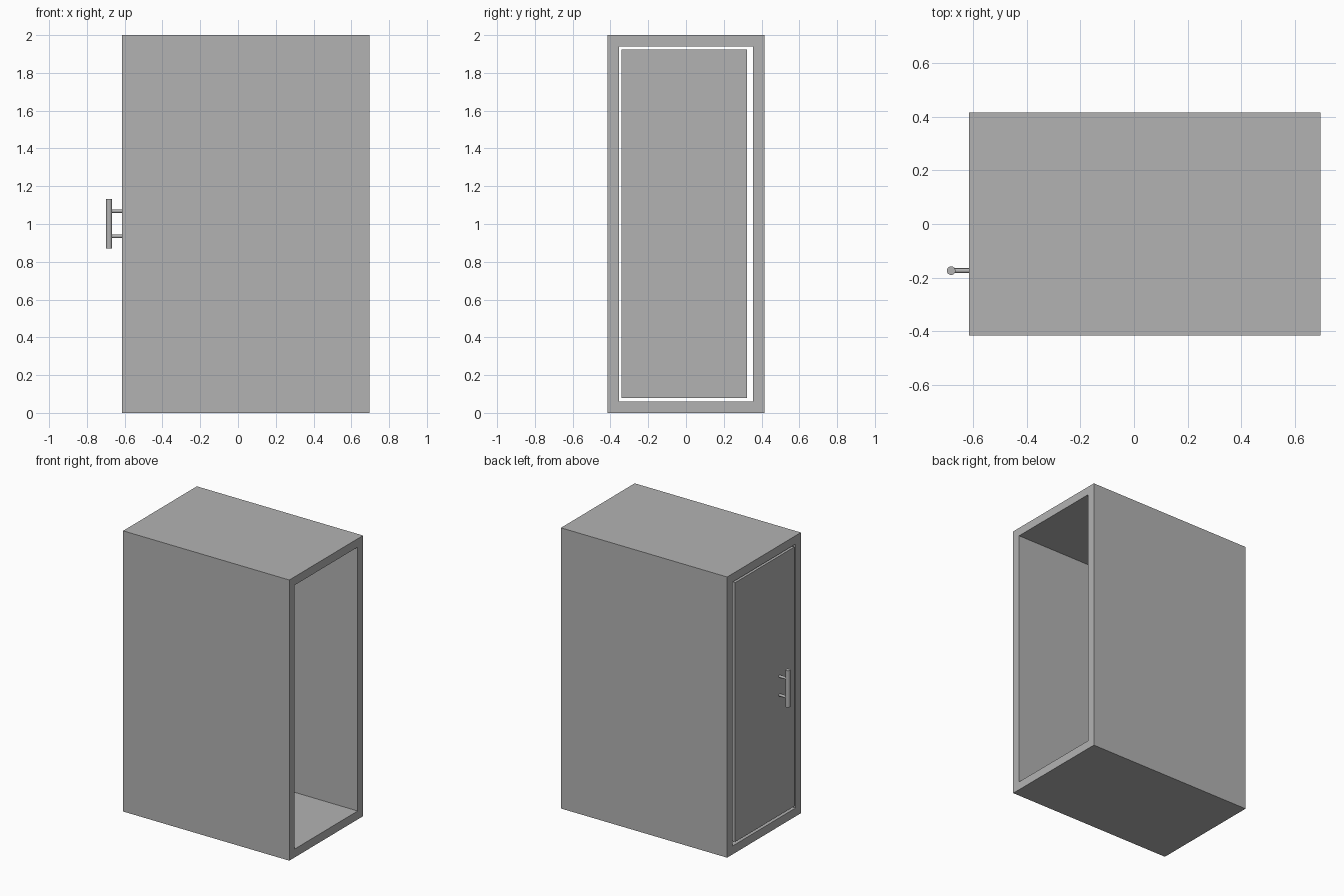
import bpy
import bmesh
from math import pi, radians

if "Cube" in bpy.data.objects:
    bpy.data.objects.remove(bpy.data.objects["Cube"], do_unlink=True)

grey = bpy.data.materials.new("light_grey")
grey.use_nodes = True
grey.diffuse_color = (0.45, 0.45, 0.45, 1)
grey.node_tree.nodes["Principled BSDF"].inputs["Base Color"].default_value = (0.45, 0.45, 0.45, 1)

FRONT_X, BACK_X = -0.615, 0.695
HALF_Y, HEIGHT, WALL = 0.415, 2.0, 0.06
HANDLE_X, HANDLE_Y = -0.682, -0.174


def box(name, lo, hi):
    size = [b - a for a, b in zip(lo, hi)]
    centre = [(a + b) / 2 for a, b in zip(lo, hi)]
    bpy.ops.mesh.primitive_cube_add(size=1, location=centre)
    obj = bpy.context.object
    obj.name = name
    obj.scale = size
    bpy.ops.object.transform_apply(location=False, rotation=False, scale=True)
    obj.data.materials.append(grey)
    return obj


def rod(name, radius, length, location, tilt=0):
    bpy.ops.mesh.primitive_cylinder_add(vertices=32, radius=radius, depth=length,
                                        location=location, rotation=(0, tilt, 0))
    obj = bpy.context.object
    obj.name = name
    obj.data.materials.append(grey)
    bpy.ops.object.shade_smooth_by_angle(angle=radians(30))
    return obj


def rect_loop(bm, x, inset):
    y, low, high = HALF_Y - inset, inset, HEIGHT - inset
    return [bm.verts.new((x, sy, z)) for sy, z in ((-y, low), (y, low), (y, high), (-y, high))]


# Cabinet shell: a rectangular tube open at both ends
bm = bmesh.new()
loops = [rect_loop(bm, FRONT_X, 0), rect_loop(bm, BACK_X, 0),
         rect_loop(bm, BACK_X, WALL), rect_loop(bm, FRONT_X, WALL)]
for a, b in zip(loops, loops[1:] + loops[:1]):
    for i in range(4):
        j = (i + 1) % 4
        bm.faces.new((a[i], a[j], b[j], b[i]))
bmesh.ops.recalc_face_normals(bm, faces=bm.faces)
mesh = bpy.data.meshes.new("cabinet_shell")
bm.to_mesh(mesh)
bm.free()
mesh.materials.append(grey)
bpy.context.collection.objects.link(bpy.data.objects.new("cabinet_shell", mesh))

# Door panel, flush with the shell and separated from it by a narrow gap
box("door", (FRONT_X, -0.342, 0.078), (FRONT_X + WALL, 0.324, 1.925))

# Handle: upright bar on two posts
rod("handle_bar", 0.016, 0.262, (HANDLE_X, HANDLE_Y, 1.001))
for label, z in (("lower", 0.935), ("upper", 1.068)):
    rod(f"handle_post_{label}", 0.009, FRONT_X - HANDLE_X,
        ((FRONT_X + HANDLE_X) / 2, HANDLE_Y, z), pi / 2)
